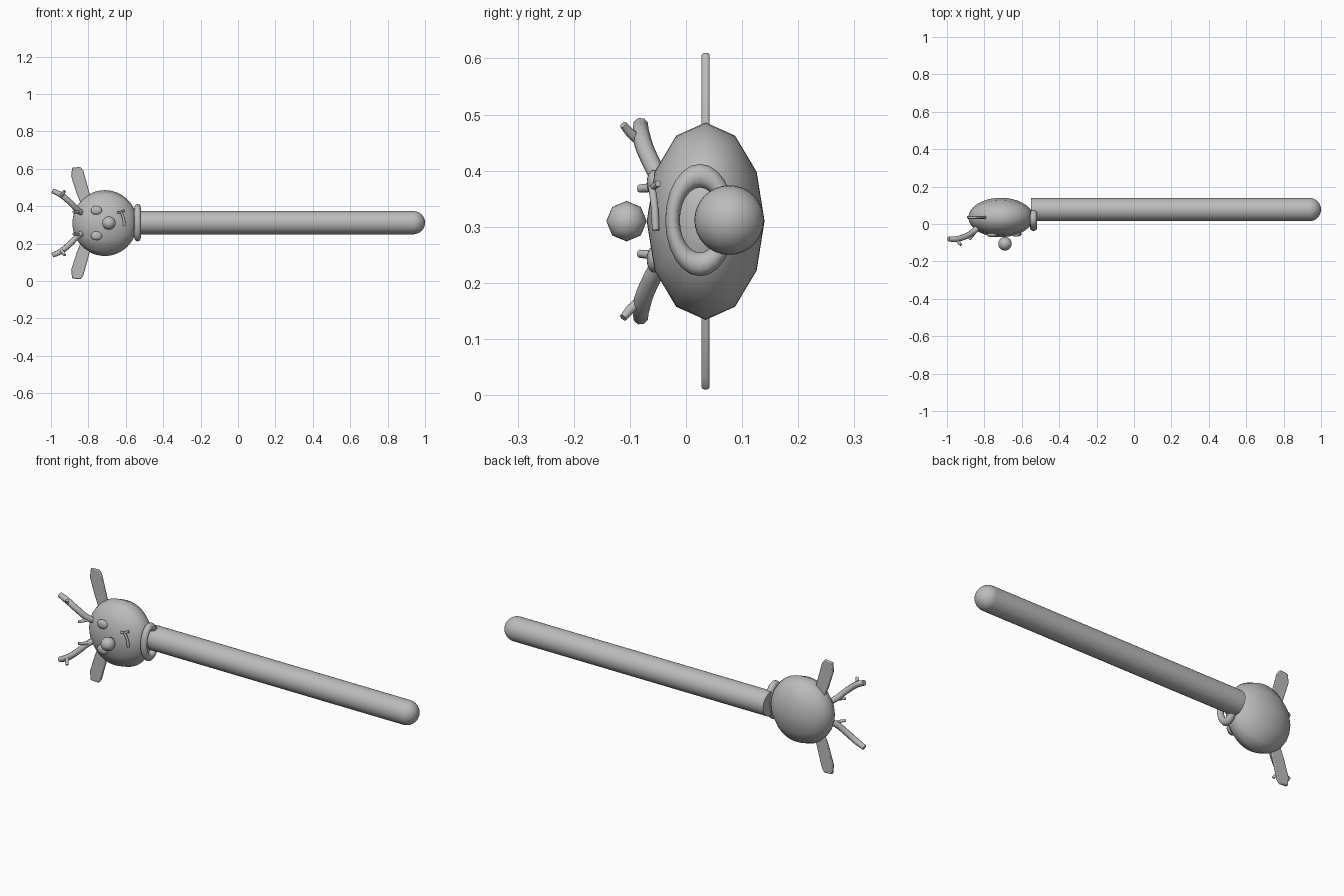
import bpy, bmesh, math
from mathutils import Matrix, Vector

old = bpy.data.objects.get("Cube")
if old:
    bpy.data.objects.remove(old, do_unlink=True)

MID = 0.31      # height of the mirror plane of the head
CORE = 0.035    # depth of the head's middle

grey = bpy.data.materials.new("plain grey")
grey.use_nodes = True
grey.diffuse_color = (0.5, 0.5, 0.5, 1)
grey.node_tree.nodes["Principled BSDF"].inputs["Base Color"].default_value = (0.5, 0.5, 0.5, 1)


def smooth(obj, angle=60):
    bpy.ops.object.select_all(action='DESELECT')
    obj.select_set(True)
    bpy.context.view_layer.objects.active = obj
    bpy.ops.object.shade_smooth_by_angle(angle=math.radians(angle))


def finish(name, bm):
    bmesh.ops.recalc_face_normals(bm, faces=bm.faces)
    mesh = bpy.data.meshes.new(name)
    bm.to_mesh(mesh)
    bm.free()
    mesh.materials.append(grey)
    obj = bpy.data.objects.new(name, mesh)
    bpy.context.collection.objects.link(obj)
    smooth(obj)
    return obj


def along_x(center, size):
    """Matrix that turns the z axis to x, then scales and moves."""
    return (Matrix.Translation(center) @ Matrix.Diagonal((*size, 1))
            @ Matrix.Rotation(math.pi / 2, 4, 'Y'))


def ball(name, center, size, segments=24, rings=16):
    bm = bmesh.new()
    bmesh.ops.create_uvsphere(bm, u_segments=segments, v_segments=rings, radius=1,
                              matrix=along_x(center, size))
    return finish(name, bm)


def tube(name, points, radius, tip=1.0):
    """Round rod through the points, a little slimmer at its tip."""
    curve = bpy.data.curves.new(name, 'CURVE')
    curve.dimensions = '3D'
    curve.bevel_depth = radius
    curve.bevel_resolution = 2
    curve.resolution_u = 6
    curve.use_fill_caps = True
    spline = curve.splines.new('BEZIER')
    spline.bezier_points.add(len(points) - 1)
    for knot, p in zip(spline.bezier_points, points):
        knot.co = p
        knot.handle_left_type = knot.handle_right_type = 'AUTO'
    spline.bezier_points[-1].radius = tip
    obj = bpy.data.objects.new(name, curve)
    bpy.context.collection.objects.link(obj)
    bpy.ops.object.select_all(action='DESELECT')
    obj.select_set(True)
    bpy.context.view_layer.objects.active = obj
    bpy.ops.object.convert(target='MESH')
    obj = bpy.context.object
    obj.data.materials.clear()
    obj.data.materials.append(grey)
    smooth(obj)
    return obj


# Head and nose
ball("head", (-0.712, CORE, MID), (0.173, 0.105, 0.176), 12, 24)
ball("nose", (-0.69, -0.106, MID), (0.036, 0.036, 0.036), 8, 16)

# Stick with a round end
STICK_Y, STICK_R, START, END = 0.077, 0.062, -0.55, 0.938
bm = bmesh.new()
bmesh.ops.create_cone(bm, cap_ends=True, segments=32, radius1=STICK_R, radius2=STICK_R,
                      depth=END - START,
                      matrix=along_x(((START + END) / 2, STICK_Y, MID + 0.002), (1, 1, 1)))
finish("stick", bm)
ball("stick_end", (END, STICK_Y, MID + 0.002), (STICK_R,) * 3, 32, 16)

# Oval collar ring around the neck
bpy.ops.mesh.primitive_torus_add(major_segments=24, minor_segments=12,
                                 major_radius=0.079, minor_radius=0.021)
collar = bpy.context.object
collar.name = "collar"
collar.data.transform(along_x((-0.537, 0.025, 0.312), (0.85, 0.62, 1)))
collar.data.materials.append(grey)
smooth(collar)

# Smile: a mouth line and a short cheek crease
tube("mouth", [(-0.626, -0.061, 0.372), (-0.612, -0.056, 0.335), (-0.607, -0.054, 0.294)], 0.007)
tube("cheek_crease", [(-0.645, -0.06, 0.366), (-0.625, -0.059, 0.37), (-0.606, -0.05, 0.377)], 0.006)

EAR = [(-0.887, 0.296), (-0.842, 0.3), (-0.827, 0.28), (-0.802, 0.19),
       (-0.78, 0.11), (-0.83, 0.08), (-0.862, 0.155), (-0.892, 0.25)]

for side, s in (("upper", 1), ("lower", -1)):
    def at(x, y, h):
        return Vector((x, y, MID + s * h))

    # Eyes
    ball(f"{side}_eye", at(-0.757, -0.057, 0.068), (0.03, 0.013, 0.024), 16, 12)

    # Flat ears with softened rims
    bm = bmesh.new()
    face = bm.faces.new([bm.verts.new(at(x, CORE - 0.007, h)) for x, h in EAR])
    out = bmesh.ops.extrude_face_region(bm, geom=[face])
    bmesh.ops.translate(bm, vec=(0, 0.014, 0),
                        verts=[v for v in out["geom"] if isinstance(v, bmesh.types.BMVert)])
    ear = finish(f"{side}_ear", bm)
    bevel = ear.modifiers.new("soft rim", 'BEVEL')
    bevel.width = 0.004
    bevel.segments = 2

    # Antlers with two tines each
    tube(f"{side}_antler", [at(-0.82, 0.0, 0.045), at(-0.855, -0.038, 0.068),
                            at(-0.9, -0.066, 0.113), at(-0.95, -0.08, 0.153),
                            at(-0.992, -0.081, 0.172)], 0.016, 0.85)
    tube(f"{side}_outer_tine", [at(-0.945, -0.082, 0.142), at(-0.937, -0.098, 0.156),
                                at(-0.926, -0.112, 0.172)], 0.009, 0.8)
    tube(f"{side}_inner_tine", [at(-0.845, -0.035, 0.062), at(-0.862, -0.06, 0.06),
                                at(-0.88, -0.083, 0.058)], 0.008, 0.9)
